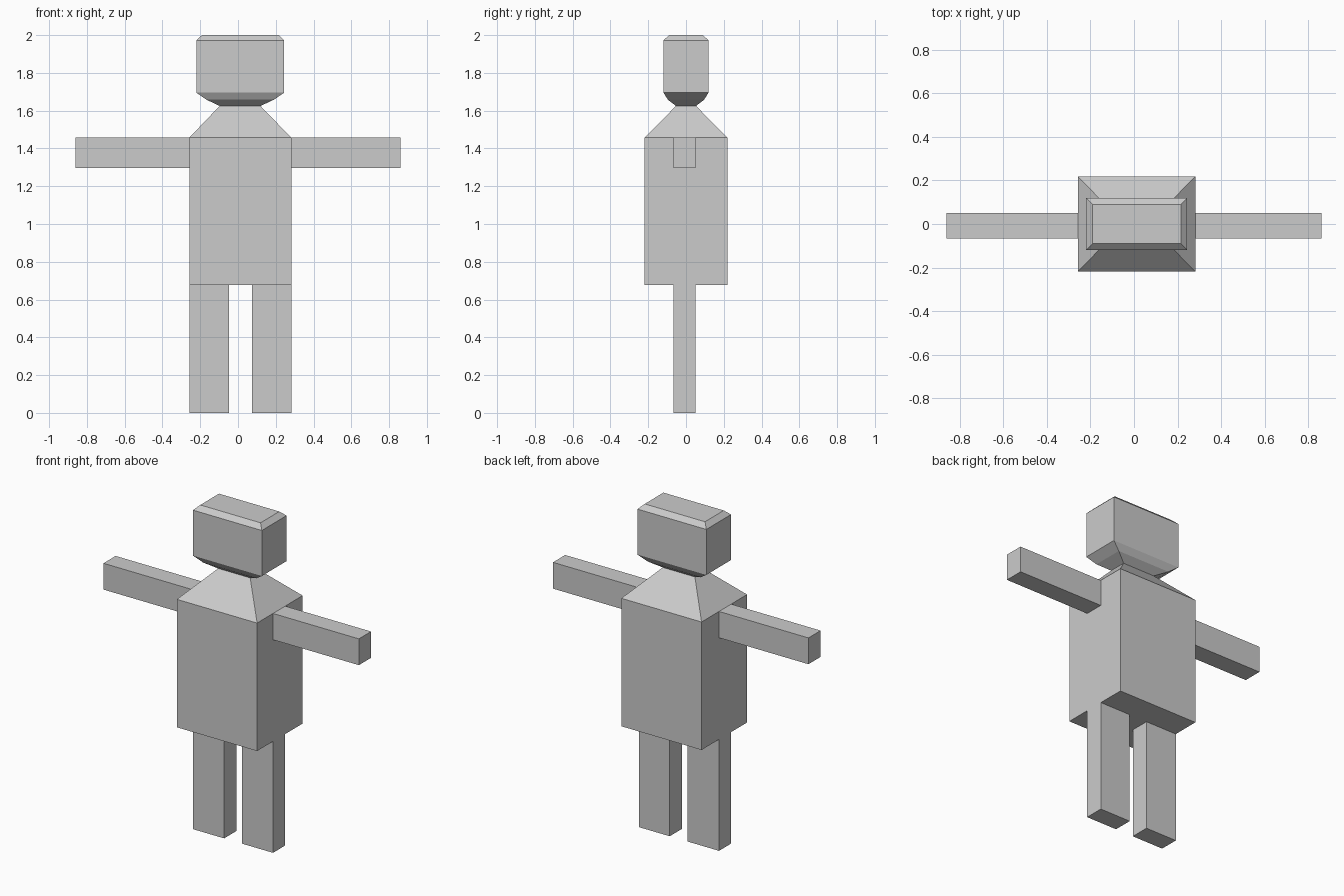
import bpy
import bmesh

if "Cube" in bpy.data.objects:
    bpy.data.objects.remove(bpy.data.objects["Cube"])

grey = bpy.data.materials.new("light grey")
grey.diffuse_color = (0.6, 0.6, 0.6, 1)
grey.use_nodes = True
grey.node_tree.nodes["Principled BSDF"].inputs["Base Color"].default_value = grey.diffuse_color


def loft(name, rings, cap_bottom=True, cap_top=True):
    """Stack rectangular rings (x0, x1, y0, y1, z) into a faceted solid."""
    bm = bmesh.new()
    loops = [[bm.verts.new(p) for p in
              ((x0, y0, z), (x1, y0, z), (x1, y1, z), (x0, y1, z))]
             for x0, x1, y0, y1, z in rings]
    for low, high in zip(loops, loops[1:]):
        for i in range(4):
            j = (i + 1) % 4
            bm.faces.new((low[i], low[j], high[j], high[i]))
    if cap_bottom:
        bm.faces.new(loops[0][::-1])
    if cap_top:
        bm.faces.new(loops[-1])
    mesh = bpy.data.meshes.new(name)
    bm.to_mesh(mesh)
    bm.free()
    mesh.materials.append(grey)
    obj = bpy.data.objects.new(name, mesh)
    bpy.context.collection.objects.link(obj)
    return obj


def box(name, x0, x1, y0, y1, z0, z1):
    return loft(name, [(x0, x1, y0, y1, z0), (x0, x1, y0, y1, z1)])


# Torso with sloping shoulders up to the neck
neck = (-0.097, 0.119, -0.053, 0.053, 1.625)
loft("torso", [(-0.258, 0.282, -0.219, 0.219, 0.678),
               (-0.258, 0.282, -0.219, 0.219, 1.457),
               neck], cap_top=False)

# Head with a tapered chin and a chamfered crown
loft("head", [neck,
              (-0.167, 0.19, -0.096, 0.096, 1.658),
              (-0.22, 0.244, -0.119, 0.119, 1.695),
              (-0.22, 0.244, -0.119, 0.119, 1.972),
              (-0.191, 0.215, -0.09, 0.09, 2.0)], cap_bottom=False)

# Limbs share the same depth
depth = (-0.066, 0.051)
for side, arm, leg in (("left", (-0.86, -0.258), (-0.258, -0.047)),
                       ("right", (0.282, 0.86), (0.074, 0.282))):
    box(side + "_arm", *arm, *depth, 1.297, 1.457)
    box(side + "_leg", *leg, *depth, 0.0, 0.678)
